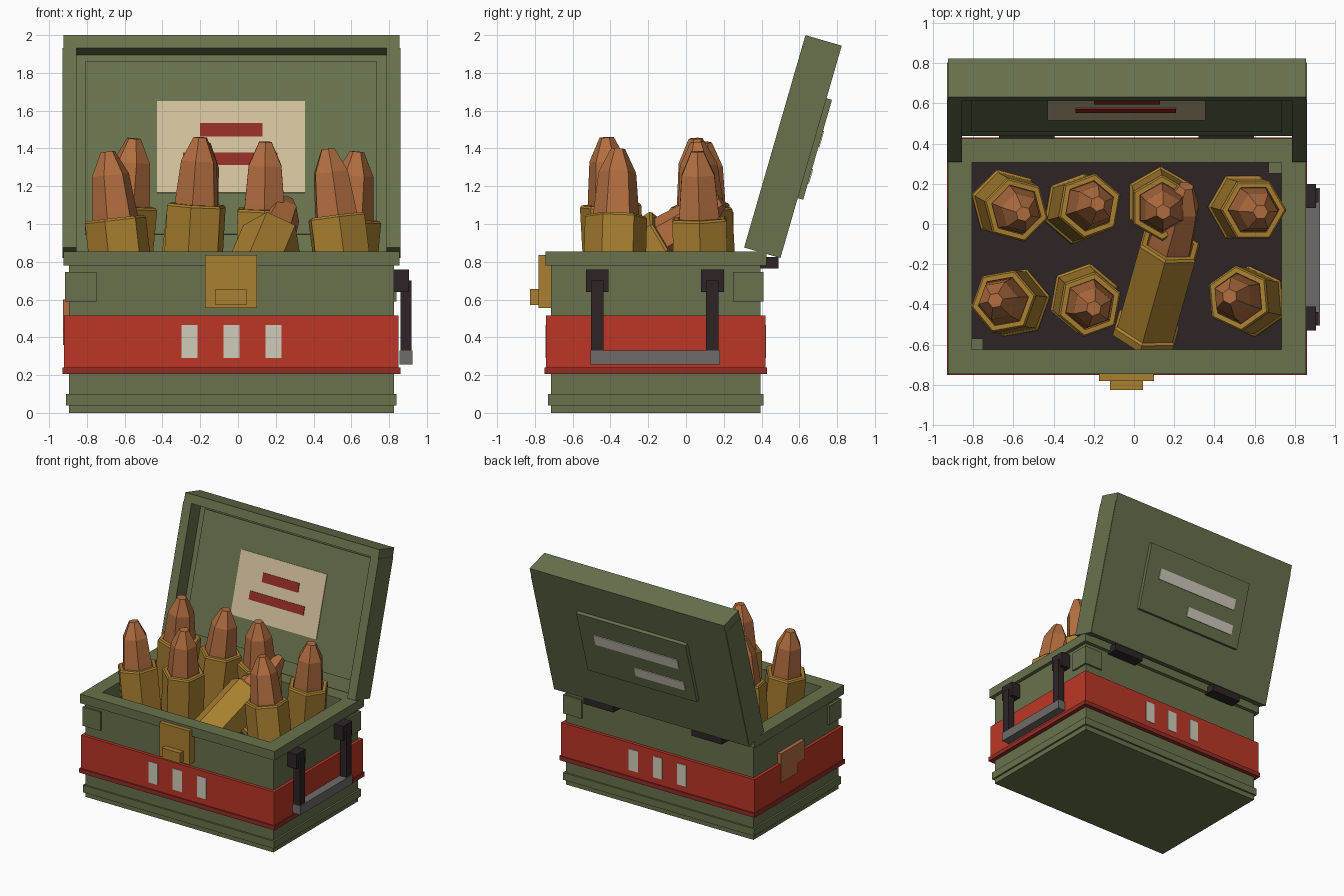
import bpy, bmesh
from math import radians, sin, cos, pi
from mathutils import Matrix, Vector

old = bpy.data.objects.get("Cube")
if old:
    bpy.data.objects.remove(old, do_unlink=True)


def material(name, rgb):
    lin = [((c / 255 + 0.055) / 1.055) ** 2.4 for c in rgb] + [1.0]
    m = bpy.data.materials.new(name)
    m.use_nodes = True
    m.diffuse_color = lin
    m.node_tree.nodes["Principled BSDF"].inputs["Base Color"].default_value = lin
    return m


green = material("olive_green", (104, 114, 76))
red = material("band_red", (188, 54, 38))
dark_red = material("dark_red", (146, 44, 38))
gold = material("brass", (170, 128, 48))
copper = material("copper", (178, 110, 64))
dark = material("dark_brown", (46, 36, 38))
grey = material("steel_grey", (112, 107, 104))
white = material("off_white", (208, 203, 186))
beige = material("label_beige", (210, 192, 154))


def finish(name, bm, mats, matrix=None):
    bmesh.ops.recalc_face_normals(bm, faces=bm.faces)
    if matrix:
        bm.transform(matrix)
    me = bpy.data.meshes.new(name)
    bm.to_mesh(me)
    bm.free()
    for m in mats:
        me.materials.append(m)
    ob = bpy.data.objects.new(name, me)
    bpy.context.collection.objects.link(ob)
    return ob


def box(name, x, y, z, mat, matrix=None):
    bm = bmesh.new()
    bmesh.ops.create_cube(bm, size=1)
    for v in bm.verts:
        v.co = [(a + b) / 2 + c * (b - a) for c, (a, b) in zip(v.co, (x, y, z))]
    return finish(name, bm, [mat], matrix)


def loft(bm, rings, cap=True, closed=False):
    """Join equal rings of points into a skin; returns the end cap."""
    loops = [[bm.verts.new(p) for p in r] for r in rings]
    pairs = list(zip(loops, loops[1:]))
    if closed:
        pairs.append((loops[-1], loops[0]))
    for a, b in pairs:
        for i in range(len(a)):
            j = (i + 1) % len(a)
            bm.faces.new((a[i], a[j], b[j], b[i]))
    if cap:
        bm.faces.new(loops[0][::-1])
        return bm.faces.new(loops[-1])


X0, X1, Y0, Y1 = -0.895, 0.825, -0.715, 0.395
MID = -0.035


def rect_ring(out, z):
    return [(X0 - out, Y0 - out, z), (X1 + out, Y0 - out, z),
            (X1 + out, Y1 + out, z), (X0 - out, Y1 + out, z)]


# Open crate with a base ridge, thick rim and dark floor
bm = bmesh.new()
profile = [(0, 0), (0, .04), (.015, .04), (.015, .1), (0, .1), (0, .78),
           (.03, .78), (.03, .855), (-.09, .855), (-.09, .52)]
floor = loft(bm, [rect_ring(o, z) for o, z in profile])
floor.material_index = 1
finish("crate_body", bm, [green, dark])

# Red band with a darker lip
bm = bmesh.new()
profile = [(-.01, .205), (.035, .205), (.035, .24), (.025, .24), (.025, .515), (-.01, .515)]
loft(bm, [rect_ring(o, z) for o, z in profile], cap=False, closed=True)
for f in bm.faces:
    f.material_index = 1 if f.calc_center_median().z < .241 else 0
finish("red_band", bm, [red, dark_red])

# Band marks, front and back
for side, y in (("front", Y0 - .025), ("back", Y1 + .025)):
    for i in (-1, 0, 1):
        cx = MID + i * .222
        box(f"{side}_mark", (cx - .042, cx + .042), (y - .004, y + .004), (.29, .465), white)

# Corner brackets on opposite corners
box("front_corner_bracket", (-.915, -.75), (-.73, -.57), (.59, .745), green)
box("back_corner_bracket", (.67, .84), (.25, .41), (.59, .745), green)

# Front latch and tab
box("latch_plate", (-.175, .1), (-.78, -.7), (.555, .835), gold)
box("latch_tab", (-.12, .045), (-.825, -.77), (.57, .655), gold)

# Worn patch on the side
box("side_patch", (-.927, -.919), (-.23, .08), (.44, .515), copper)
box("side_patch_upper", (-.927, -.894), (-.23, .08), (.515, .6), copper)
box("side_patch_lower", (-.927, -.919), (-.14, .08), (.36, .44), copper)

# Side handle
for y in (-.47, .14):
    box("handle_bracket", (.81, .905), (y - .06, y + .06), (.64, .76), dark)
    box("handle_arm", (.86, .918), (y - .033, y + .033), (.32, .7), dark)
box("handle_bar", (.855, .925), (-.505, .18), (.255, .33), grey)

# Hinges
for x in (-.533, .46):
    box("hinge", (x - .138, x + .138), (.385, .49), (.765, .825), dark)

# Lid: built upright with its back at y = 0, then leaned back
lean = Matrix.Translation((0, .5, .82)) @ Matrix.Rotation(radians(-16.1), 4, 'X')


def lid_box(name, x, y, z, mat):
    return box(name, x, y, z, mat, lean)


lid_box("lid_panel", (-.925, .855), (-.065, 0), (0, 1.17), green)
lid_box("lid_top_rim", (-.925, .855), (-.2, -.06), (1.1, 1.17), green)
lid_box("lid_rim_left", (.785, .86), (-.2, -.002), (0, 1.1), green)
lid_box("lid_rim_right", (-.93, -.855), (-.2, -.002), (0, 1.1), green)
lid_box("lid_lining", (-.81, .735), (-.075, -.06), (.11, 1.06), green)
lid_box("lid_label", (-.43, .355), (-.081, -.07), (.337, .843), beige)
lid_box("label_strip_upper", (-.2, .13), (-.087, -.079), (.645, .718), dark_red)
lid_box("label_strip_lower", (-.29, .21), (-.087, -.079), (.488, .556), dark_red)
lid_box("lid_back_plate", (-.535, .465), (-.01, .03), (.33, .88), green)
lid_box("back_strip_upper", (-.43, .335), (.028, .036), (.62, .71), white)
lid_box("back_strip_lower", (-.45, .005), (.028, .036), (.42, .5), white)


# Six-sided shells: brass case and copper nose, origin at the case mouth
def shell(mouth, axis, phase):
    turn = Vector(axis).to_track_quat('Z', 'Y').to_matrix().to_4x4()
    turn = Matrix.Translation(mouth) @ turn @ Matrix.Rotation(radians(phase), 4, 'Z')

    def part(name, profile, mat):
        bm = bmesh.new()
        loft(bm, [[(r * cos(k * pi / 3), r * sin(k * pi / 3), z) for k in range(6)]
                  for r, z in profile])
        finish(name, bm, [mat], turn)

    part("shell_case", [(.178, -.55), (.178, -.51), (.165, -.5), (.165, -.012), (.155, 0),
                        (.128, 0), (.125, -.03)], gold)
    part("shell_nose", [(.125, -.04), (.12, .03), (.1, .23), (.038, .355)], copper)


# Upright shells: mouth x, y, z, lean x, y, phase
for x, y, z, lx, ly, phase in (
        (-.585, .07, 1.10, .035, -.02, 105),
        (-.22, .09, 1.08, .04, .01, 80),
        (.14, .08, 1.08, .005, -.02, 90),
        (.595, .07, 1.03, .035, -.01, 0),
        (-.65, -.385, 1.03, -.04, .005, 10),
        (-.22, -.40, 1.105, .02, -.02, 80),
        (.52, -.37, 1.045, -.045, .01, 95)):
    # track_quat leaves a near-vertical roll, so build the tilt from the Z axis
    axis = Vector((lx, ly, .355))
    roll = Vector(axis).to_track_quat('Z', 'Y').to_matrix().col[0]
    shell((x, y, z), axis, phase - roll.xy.angle_signed(Vector((1, 0))) * 180 / pi)

# Fallen shell leaning across the crate
shell((.18, -.1, .93), (.12, .43, .28), 30)
